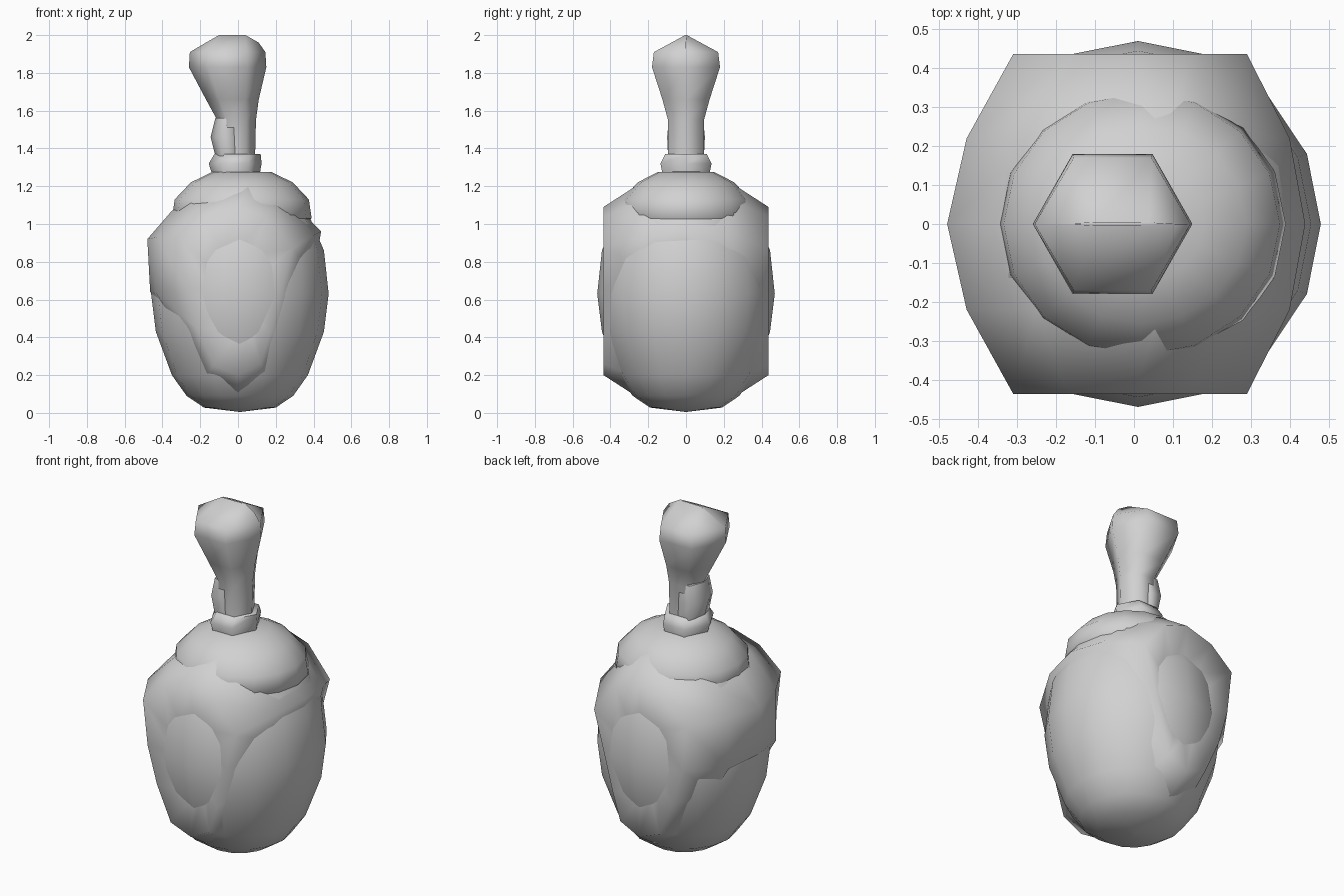
import bpy
import bmesh
import math

default_cube = bpy.data.objects.get("Cube")
if default_cube:
    bpy.data.objects.remove(default_cube, do_unlink=True)

# Single plain material
GREY = (0.64, 0.64, 0.64, 1)
grey = bpy.data.materials.new("plain grey")
grey.use_nodes = True
grey.diffuse_color = GREY
grey.node_tree.nodes["Principled BSDF"].inputs["Base Color"].default_value = GREY


def finish(name, bm, sharp_angle):
    """Turn a bmesh into a shaded, coloured object."""
    bmesh.ops.recalc_face_normals(bm, faces=bm.faces[:])
    mesh = bpy.data.meshes.new(name)
    bm.to_mesh(mesh)
    bm.free()
    obj = bpy.data.objects.new(name, mesh)
    bpy.context.collection.objects.link(obj)
    mesh.materials.append(grey)
    bpy.ops.object.select_all(action="DESELECT")
    obj.select_set(True)
    bpy.context.view_layer.objects.active = obj
    bpy.ops.object.shade_smooth_by_angle(angle=math.radians(sharp_angle))
    return obj


def loft(name, sections, sharp_angle=75):
    """Skin a closed solid through rings that have equal point counts."""
    bm = bmesh.new()
    rings = [[bm.verts.new(point) for point in ring] for ring in sections]
    for lower, upper in zip(rings, rings[1:]):
        count = len(lower)
        for i in range(count):
            j = (i + 1) % count
            bm.faces.new((lower[i], lower[j], upper[j], upper[i]))
    bm.faces.new(rings[0])
    bm.faces.new(rings[-1])
    return finish(name, bm, sharp_angle)


def hex_ring(left, right, depth, z, end_drop=0):
    """Hexagon with corners on the x axis; its end corners may sit lower."""
    middle, reach = (left + right) / 2, (right - left) / 4
    return [
        (right, 0, z - end_drop),
        (middle + reach, depth, z),
        (middle - reach, depth, z),
        (left, 0, z - end_drop),
        (middle - reach, -depth, z),
        (middle + reach, -depth, z),
    ]


def round_ring(radius, z, x_offset, y_scale, sides=16):
    turn = math.tau / sides
    return [(x_offset + radius * math.cos(i * turn),
             y_scale * radius * math.sin(i * turn), z) for i in range(sides)]


# Rounded body, fuller towards the bottom
body_profile = [(0.01, 0.006), (0.19, 0.028), (0.282, 0.09), (0.36, 0.2), (0.445, 0.43), (0.47, 0.63),
                (0.445, 0.86), (0.36, 1.06), (0.27, 1.17), (0.15, 1.24)]
loft("body", [round_ring(r, z, 0.01, 1) for r, z in body_profile])

# Shoulder dome on top of the body
dome_profile = [(0.3, 0.97), (0.37, 1.03), (0.355, 1.13), (0.27, 1.22), (0.16, 1.274), (0.02, 1.28)]
loft("shoulder_dome", [round_ring(r, z, 0.02, 0.95) for r, z in dome_profile])

# Draped wrap: outlines in x and z at the face, halfway in, and the centre
face_outline = [(0, 1.09), (0.15, 1.04), (0.29, 0.87), (0.23, 0.65), (0.17, 0.42), (0.12, 0.26),
                (0, 0.2), (-0.13, 0.25), (-0.22, 0.45), (-0.28, 0.66), (-0.31, 0.92), (-0.17, 1.04)]
half_outline = [(0.07, 1.23), (0.22, 1.13), (0.4, 0.94), (0.36, 0.78), (0.32, 0.48), (0.17, 0.17),
                (0, 0.06), (-0.19, 0.18), (-0.34, 0.48), (-0.43, 0.63), (-0.43, 0.93), (-0.25, 1.11)]
centre_outline = [(0.05, 1.25), (0.2, 1.2), (0.44, 0.96), (0.42, 0.84), (0.3, 0.5), (0.13, 0.2),
                  (0, 0.1), (-0.13, 0.2), (-0.3, 0.5), (-0.465, 0.64), (-0.48, 0.92), (-0.35, 1.07)]
window_outline = [(x * 0.5, 0.64 + (z - 0.64) * 0.5) for x, z in face_outline]
front_half = [(window_outline, 0.415), (face_outline, 0.437), (half_outline, 0.22)]
layers = [(ring, -y) for ring, y in front_half] + [(centre_outline, 0)] + front_half[::-1]
loft("draped_wrap", [[(x, y, z) for x, z in ring] for ring, y in layers], 85)

# Neck collar
loft("neck_collar", [
    hex_ring(-0.13, 0.11, 0.12, 1.24),
    hex_ring(-0.155, 0.125, 0.135, 1.32),
    hex_ring(-0.125, 0.12, 0.11, 1.37),
])

# Small swelling on one side of the neck
loft("neck_swelling", [
    hex_ring(-0.12, 0.02, 0.095, 1.36),
    hex_ring(-0.145, 0.02, 0.1, 1.46),
    hex_ring(-0.12, 0.01, 0.09, 1.56),
])

# Flared stem with a ridged top
loft("flared_stem", [
    hex_ring(-0.11, 0.09, 0.095, 1.34),
    hex_ring(-0.11, 0.095, 0.095, 1.55),
    hex_ring(-0.17, 0.11, 0.125, 1.66),
    hex_ring(-0.26, 0.15, 0.18, 1.83),
    hex_ring(-0.255, 0.145, 0.17, 1.91),
    hex_ring(-0.17, 0.11, 0.004, 2.0, 0.04),
])
